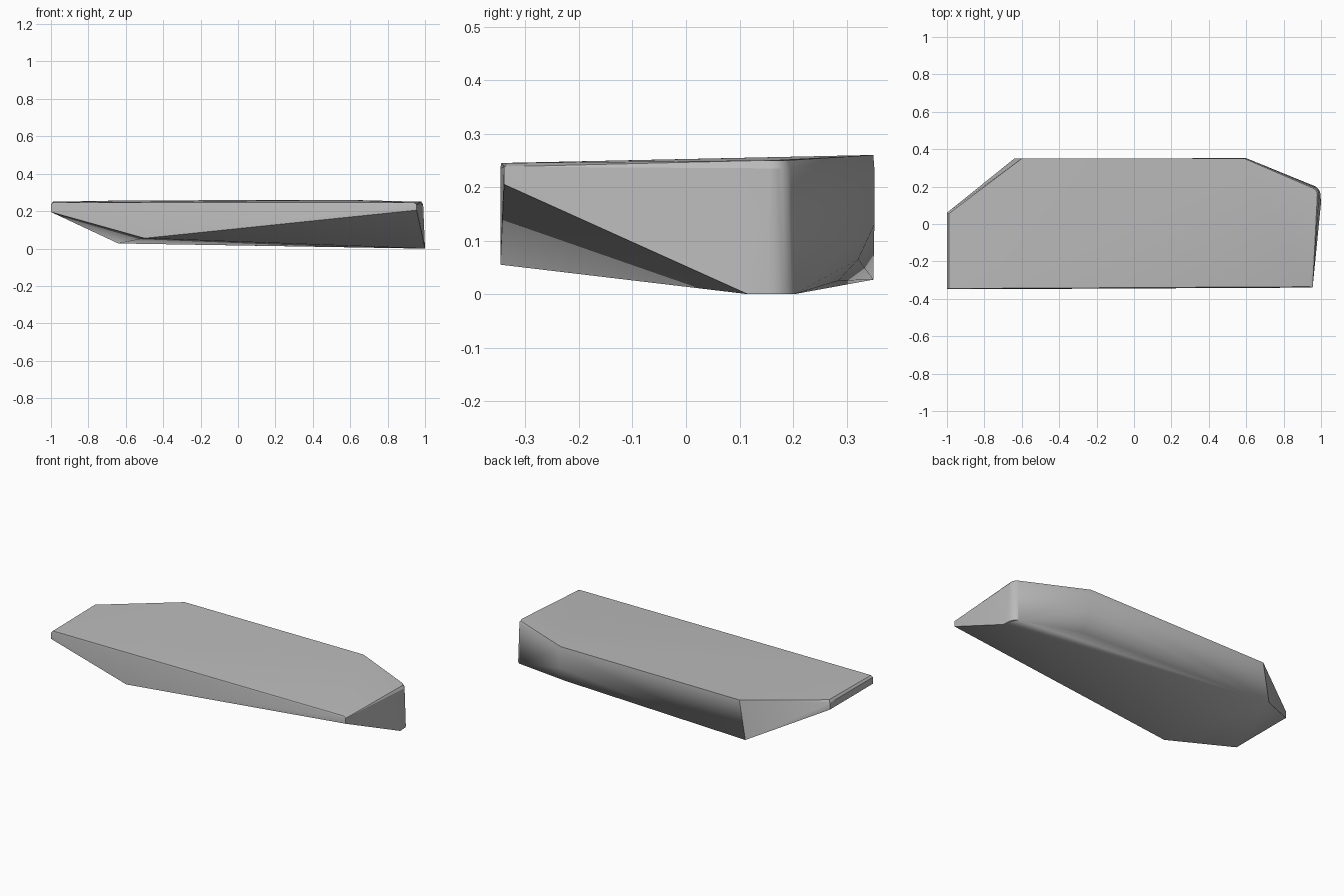
import bpy, bmesh, math

cube = bpy.data.objects.get("Cube")
if cube:
    bpy.data.objects.remove(cube, do_unlink=True)

# Flat grey material
grey = bpy.data.materials.new("stone_grey")
grey.use_nodes = True
colour = (0.5, 0.5, 0.5, 1)
grey.diffuse_color = colour
grey.node_tree.nodes["Principled BSDF"].inputs["Base Color"].default_value = colour


def corner(cx, cy, r, z, start, end, steps=6):
    """Points on a rounded vertical corner, angles in degrees."""
    angles = [math.radians(start + (end - start) * i / steps) for i in range(steps + 1)]
    return [(cx + r * math.cos(a), cy + r * math.sin(a), z) for a in angles]


# Flat top face with its thin chamfered rim
top = [(-0.99, -0.345, 0.245), (-0.99, 0.055, 0.25), (-0.6, 0.35, 0.257),
       (0.59, 0.35, 0.26), (0.94, -0.335, 0.245)]
top += corner(0.94, 0.155, 0.04, 0.25, 0, 66)
rim = [(-1, -0.347, 0.235), (-1, 0.06, 0.235), (0.6, 0.352, 0.235),
       (0.955, -0.34, 0.238)]
rim += corner(0.945, 0.155, 0.045, 0.235, 0, 66)

# Lower edge of the upright walls
wall_foot = [(-1, -0.347, 0.195), (-1, 0.06, 0.195), (0.955, -0.34, 0.205),
             (0.6, 0.352, 0.13), (0.6, 0.322, 0.065), (0.6, 0.285, 0.025)]

# Keel points under the slab
keel = [(-0.5, -0.347, 0.055), (-0.64, 0.35, 0.027), (1, 0.115, 0)]
keel += corner(0.945, 0.155, 0.052, 0, 0, 66)

# The slab is the convex skin around these rings
mesh = bpy.data.meshes.new("wedge_slab")
bm = bmesh.new()
for p in top + rim + wall_foot + keel:
    bm.verts.new(p)
hull = bmesh.ops.convex_hull(bm, input=bm.verts[:])
loose = [v for v in bm.verts if not v.link_faces]
bmesh.ops.delete(bm, geom=loose, context='VERTS')
bmesh.ops.recalc_face_normals(bm, faces=bm.faces[:])
bm.to_mesh(mesh)
bm.free()
mesh.materials.append(grey)

slab = bpy.data.objects.new("wedge_slab", mesh)
bpy.context.collection.objects.link(slab)
bpy.context.view_layer.objects.active = slab
slab.select_set(True)
bpy.ops.object.shade_smooth_by_angle(angle=math.radians(30))
